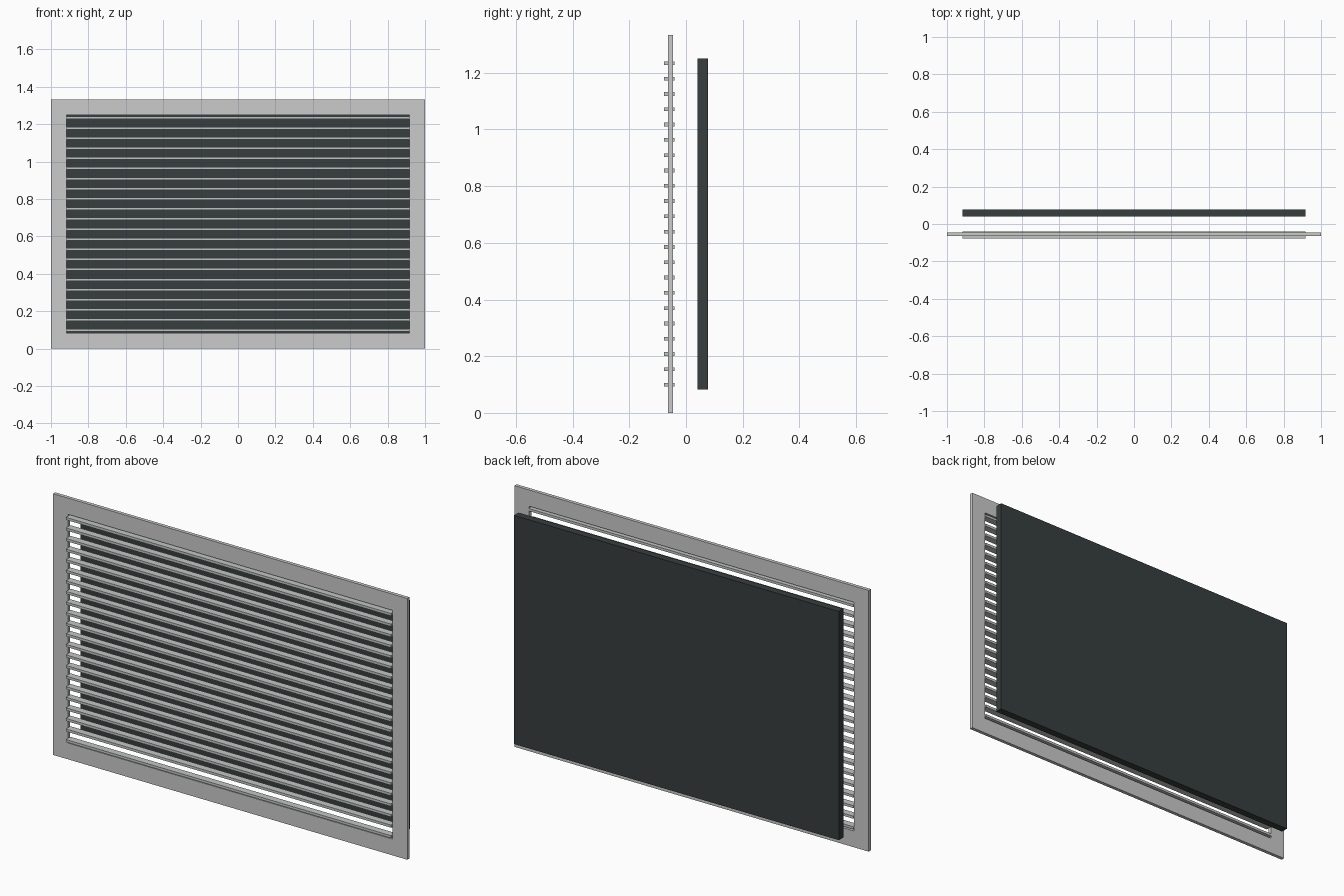
import bpy

if "Cube" in bpy.data.objects:
    bpy.data.objects.remove(bpy.data.objects["Cube"])


def material(name, rgb):
    m = bpy.data.materials.new(name)
    m.diffuse_color = (*rgb, 1.0)
    m.use_nodes = True
    m.node_tree.nodes["Principled BSDF"].inputs["Base Color"].default_value = m.diffuse_color
    return m


LIGHT_GREY = material("light grey", (0.60, 0.60, 0.60))
SLAT_GREY = material("slat grey", (0.54, 0.57, 0.55))
DARK_GREY = material("dark grey", (0.038, 0.047, 0.047))


def mesh_object(name, verts, faces, mat):
    me = bpy.data.meshes.new(name)
    me.from_pydata(verts, [], faces)
    me.materials.append(mat)
    ob = bpy.data.objects.new(name, me)
    bpy.context.collection.objects.link(ob)
    return ob


def box(name, x, y, z, mat):
    """Box from (min, max) ranges."""
    verts = [(a, b, c) for a in x for b in y for c in z]
    faces = [(0, 1, 3, 2), (4, 6, 7, 5), (0, 4, 5, 1),
             (2, 3, 7, 6), (0, 2, 6, 4), (1, 5, 7, 3)]
    return mesh_object(name, verts, faces, mat)


W, H, B = 1.0, 1.333, 0.083      # half width, height, border
Y0, Y1 = -0.063, -0.045          # frame depth

# Frame: outer and inner rectangles, front and back, joined as a ring
outer = [(-W, 0), (W, 0), (W, H), (-W, H)]
inner = [(-W + B, B), (W - B, B), (W - B, H - B), (-W + B, H - B)]
verts = [(x, y, z) for y in (Y0, Y1) for x, z in outer + inner]
faces = []
for i in range(4):
    j = (i + 1) % 4
    faces += [(i, j, 4 + j, 4 + i),             # front
              (8 + j, 8 + i, 12 + i, 12 + j),   # back
              (j, i, 8 + i, 8 + j),             # outer rim
              (4 + i, 4 + j, 12 + j, 12 + i)]   # inner rim
mesh_object("frame", verts, faces, LIGHT_GREY)

# Horizontal slats
COUNT, PITCH, T = 22, 0.054, 0.0065
for i in range(COUNT):
    z = H / 2 + (i - (COUNT - 1) / 2) * PITCH
    box(f"slat_{i + 1:02d}", (-W + B, W - B), (-0.077, -0.041),
        (z - T, z + T), SLAT_GREY)

# Filter panel behind the grille
box("back_panel", (-W + B, W - B), (0.040, 0.077), (B, H - B), DARK_GREY)
